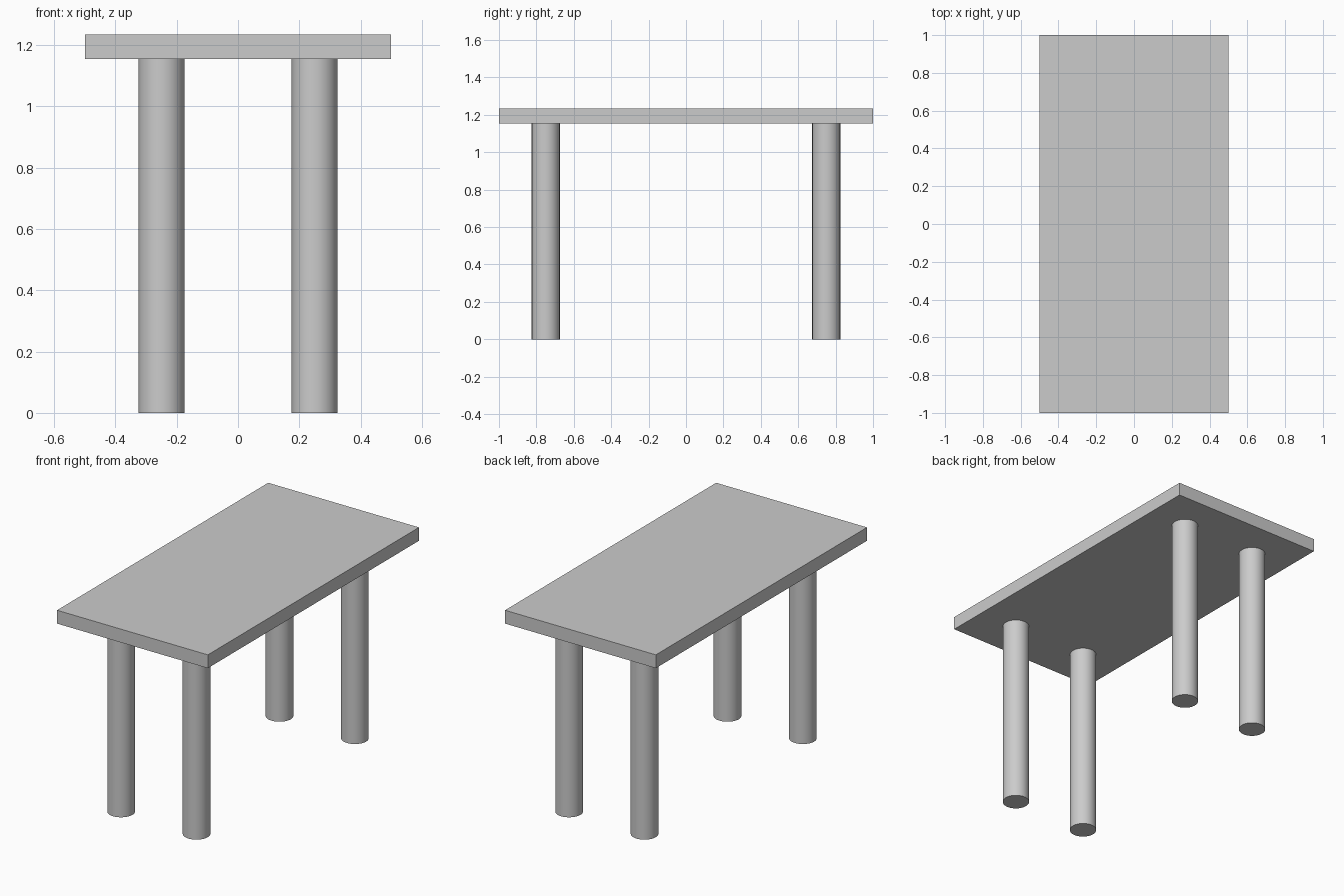
import bpy
import math

# Remove the default cube
cube = bpy.data.objects.get("Cube")
if cube:
    bpy.data.objects.remove(cube, do_unlink=True)

LEG_HEIGHT = 1.155
TOP_THICKNESS = 0.08
LEG_RADIUS = 0.075

# Single light grey finish
grey = bpy.data.materials.new("light_grey")
grey.use_nodes = True
colour = (0.6, 0.6, 0.6, 1)
grey.diffuse_color = colour
grey.node_tree.nodes["Principled BSDF"].inputs["Base Color"].default_value = colour


def finish(name):
    obj = bpy.context.object
    obj.name = name
    obj.data.name = name
    obj.data.materials.append(grey)
    return obj


# Table top: a plain slab
bpy.ops.mesh.primitive_cube_add(size=1, location=(0, 0, LEG_HEIGHT + TOP_THICKNESS / 2))
finish("table_top").scale = (1, 2, TOP_THICKNESS)
bpy.ops.object.transform_apply(location=False, rotation=False, scale=True)

# Four round legs
for side, x in (("left", 0.25), ("right", -0.25)):
    for end, y in (("front", -0.75), ("back", 0.75)):
        bpy.ops.mesh.primitive_cylinder_add(
            vertices=48, radius=LEG_RADIUS, depth=LEG_HEIGHT, location=(x, y, LEG_HEIGHT / 2))
        finish(f"{end}_{side}_leg")
        bpy.ops.object.shade_smooth_by_angle(angle=math.radians(30))
